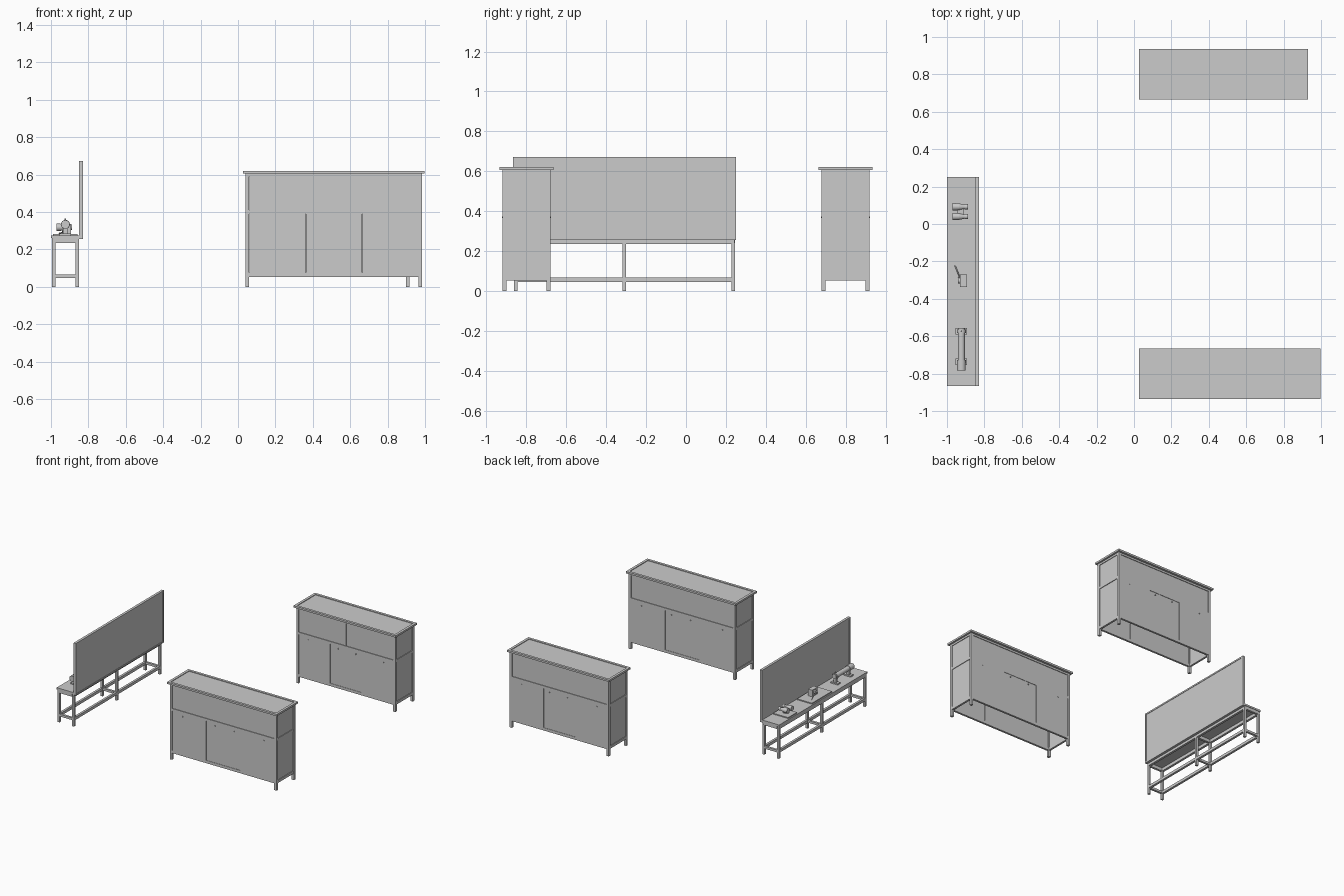
import bpy, bmesh, math
from mathutils import Matrix, Vector

if "Cube" in bpy.data.objects:
    bpy.data.objects.remove(bpy.data.objects["Cube"])


def finish(name, bm):
    mesh = bpy.data.meshes.new(name)
    bm.to_mesh(mesh)
    bm.free()
    ob = bpy.data.objects.new(name, mesh)
    bpy.context.collection.objects.link(ob)
    return ob


def box(name, x, y, z):
    """Box from (min, max) pairs."""
    bm = bmesh.new()
    size = [b - a for a, b in (x, y, z)]
    mid = [(a + b) / 2 for a, b in (x, y, z)]
    bmesh.ops.create_cube(bm, size=1, matrix=Matrix.Translation(mid) @ Matrix.Diagonal((*size, 1)))
    return finish(name, bm)


def tube(name, a, b, r1, r2=None, sides=24):
    """Cylinder or cone between two points."""
    a, b = Vector(a), Vector(b)
    d = b - a
    bm = bmesh.new()
    m = Matrix.Translation((a + b) / 2) @ d.to_track_quat('Z', 'Y').to_matrix().to_4x4()
    bmesh.ops.create_cone(bm, cap_ends=True, segments=sides, radius1=r1,
                          radius2=r1 if r2 is None else r2, depth=d.length, matrix=m)
    ob = finish(name, bm)
    for p in ob.data.polygons:
        p.use_smooth = len(p.vertices) == 4
    return ob


def cabinet(name, x0, x1, y0, y1, inner):
    """Counter: corner posts, rails, panels, rimmed top. inner = side (+1/-1) facing the other counter."""
    t = 0.02
    for i, px in enumerate((x0, x1 - t)):
        for j, py in enumerate((y0, y1 - t)):
            box(f"{name}_leg_{i}{j}", (px, px + t), (py, py + t), (0, 0.605))
    rails = ((0.053, 0.075), (0.39, 0.41), (0.59, 0.605))

    # long faces
    for side, ya in ((-1, y0), (1, y1)):
        def depth(d0, d1):
            return tuple(sorted((ya - side * d0, ya - side * d1)))
        for k, z in enumerate(rails):
            box(f"{name}_long_rail_{side}_{k}", (x0 + t, x1 - t), depth(0.002, 0.018), z)
        n = 2 if side == inner else 1
        w = (x1 - x0 - 2 * t) / n
        for k in range(n):
            a = x0 + t + k * w
            box(f"{name}_upper_panel_{side}_{k}", (a + 0.001, a + w - 0.001), depth(0.007, 0.012), (0.41, 0.59))
        w = (x1 - x0 - 2 * t) / 3
        for k in range(3):
            a = x0 + t + k * w
            off = 0.003 if k == 1 else 0
            box(f"{name}_lower_door_{side}_{k}", (a + 0.001, a + w - 0.001),
                depth(0.002 + off, 0.012 + off), (0.075, 0.39))
        for k, f in enumerate((0.12, 0.42, 0.6, 0.88)):
            kx = x0 + f * (x1 - x0)
            tube(f"{name}_knob_{side}_{k}", (kx, ya - side * 0.006, 0.37), (kx, ya + side * 0.003, 0.37), 0.004, sides=12)

    # end faces
    for side, xa in ((-1, x0), (1, x1)):
        def depth(d0, d1):
            return tuple(sorted((xa - side * d0, xa - side * d1)))
        for k, z in enumerate(rails):
            box(f"{name}_end_rail_{side}_{k}", depth(0.002, 0.018), (y0 + t, y1 - t), z)
        for part, z in (("lower", (0.075, 0.39)), ("upper", (0.41, 0.59))):
            box(f"{name}_end_{part}_panel_{side}", depth(0.007, 0.012), (y0 + t, y1 - t), z)

    # top with raised rim
    X0, X1, Y0, Y1, z = x0 - 0.014, x1 + 0.013, y0 - 0.015, y1 + 0.015, (0.605, 0.62)
    for k, ry in enumerate((Y0, Y1 - t)):
        box(f"{name}_top_rim_long_{k}", (X0, X1), (ry, ry + t), z)
    for k, rx in enumerate((X0, X1 - t)):
        box(f"{name}_top_rim_end_{k}", (rx, rx + t), (Y0 + t, Y1 - t), z)
    box(f"{name}_top_panel", (X0 + t, X1 - t), (Y0 + t, Y1 - t), (0.605, 0.615))


cabinet("front_counter", 0.04, 0.985, -0.92, -0.68, 1)
cabinet("back_counter", 0.04, 0.917, 0.68, 0.92, -1)

# bench frame
legs_x = ((-0.995, -0.977), (-0.868, -0.85))
legs_y = ((-0.862, -0.844), (-0.318, -0.3), (0.228, 0.246))
for i, lx in enumerate(legs_x):
    for j, ly in enumerate(legs_y):
        box(f"bench_leg_{i}{j}", lx, ly, (0, 0.24))
    box(f"bench_stretcher_{i}", lx, (-0.86, 0.244), (0.046, 0.068))
    box(f"bench_apron_{i}", lx, (-0.86, 0.244), (0.235, 0.262))
for j, ly in enumerate(legs_y):
    box(f"bench_cross_stretcher_{j}", (-0.98, -0.865), ly, (0.048, 0.066))
    box(f"bench_cross_apron_{j}", (-0.98, -0.865), ly, (0.235, 0.262))
box("bench_top", (-1.0, -0.85), (-0.866, 0.25), (0.26, 0.274))

# back board with slim frame
box("board_panel", (-0.847, -0.833), (-0.855, 0.24), (0.262, 0.663))
for k, y in enumerate(((-0.866, -0.852), (0.236, 0.25))):
    box(f"board_side_frame_{k}", (-0.85, -0.83), y, (0.255, 0.672))
for k, z in enumerate(((0.255, 0.267), (0.66, 0.672))):
    box(f"board_long_frame_{k}", (-0.85, -0.83), (-0.852, 0.236), z)

# display plates
box("binocular_plate", (-0.99, -0.857), (0.01, 0.122), (0.274, 0.282))
box("gadget_plate", (-0.99, -0.857), (-0.432, -0.18), (0.274, 0.282))

# binoculars
for k, y in enumerate((0.04, 0.092)):
    tube(f"binocular_objective_{k}", (-0.97, y, 0.318), (-0.935, y, 0.318), 0.02, 0.018)
    tube(f"binocular_barrel_{k}", (-0.935, y, 0.318), (-0.905, y, 0.318), 0.018, 0.011)
    tube(f"binocular_eyepiece_{k}", (-0.905, y, 0.318), (-0.888, y, 0.318), 0.014)
box("binocular_bridge", (-0.945, -0.91), (0.045, 0.087), (0.314, 0.324))
box("binocular_stand", (-0.94, -0.915), (0.055, 0.077), (0.282, 0.316))

# small boxed gadget with lever
box("gadget_body", (-0.93, -0.892), (-0.337, -0.27), (0.282, 0.335))
tube("gadget_dial", (-0.94, -0.303, 0.31), (-0.928, -0.303, 0.31), 0.016)
tube("gadget_lever", (-0.957, -0.222, 0.286), (-0.933, -0.282, 0.292), 0.003, sides=8)

# telescope on two stands
tube("telescope_tube", (-0.923, -0.74, 0.333), (-0.923, -0.555, 0.333), 0.019)
tube("telescope_hood", (-0.923, -0.782, 0.333), (-0.923, -0.735, 0.333), 0.023)
for k, y in enumerate((-0.573, -0.737)):
    box(f"telescope_foot_{k}", (-0.955, -0.892), (y - 0.018, y + 0.018), (0.274, 0.284))
    box(f"telescope_post_{k}", (-0.935, -0.911), (y - 0.009, y + 0.009), (0.284, 0.32))
    tube(f"telescope_ring_{k}", (-0.923, y - 0.009, 0.333), (-0.923, y + 0.009, 0.333), 0.024)
tube("telescope_screw", (-0.923, -0.573, 0.35), (-0.923, -0.573, 0.366), 0.004, sides=12)
